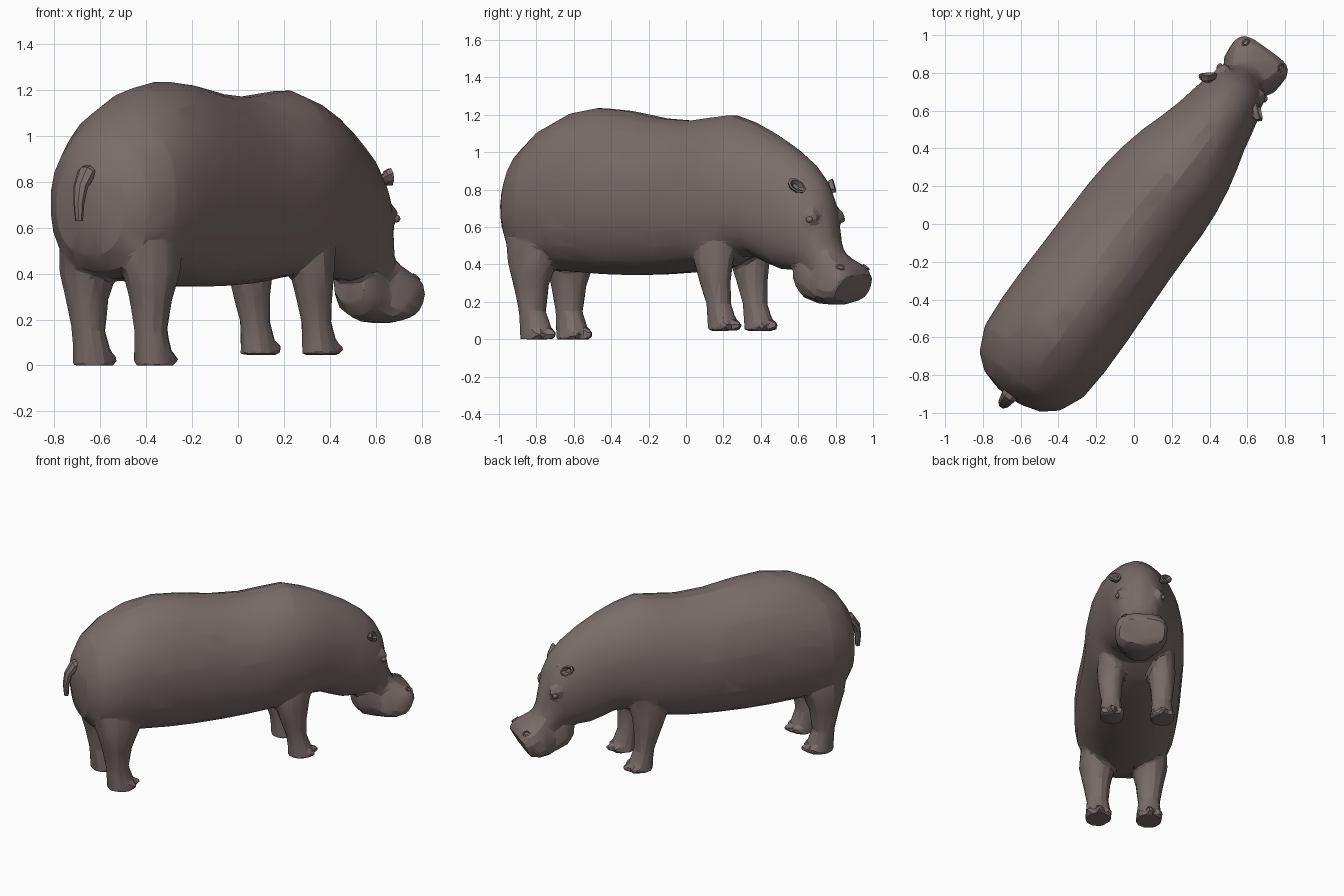
import bpy, bmesh, math
from mathutils import Vector, Matrix

if "Cube" in bpy.data.objects:
    bpy.data.objects.remove(bpy.data.objects["Cube"], do_unlink=True)

# Local frame: x runs forward, y to the animal's left; then turned on the spot
TURN = Matrix.Rotation(math.radians(54), 4, "Z")

hide = bpy.data.materials.new("grey_brown_hide")
hide.use_nodes = True
COLOUR = (0.195, 0.152, 0.145, 1)
hide.diffuse_color = COLOUR
bsdf = hide.node_tree.nodes["Principled BSDF"]
bsdf.inputs["Base Color"].default_value = COLOUR
bsdf.inputs["Roughness"].default_value = 0.8


def shade(obj, angle):
    bpy.ops.object.select_all(action="DESELECT")
    obj.select_set(True)
    bpy.context.view_layer.objects.active = obj
    bpy.ops.object.shade_smooth_by_angle(angle=math.radians(angle))


def finish(name, bm):
    bmesh.ops.recalc_face_normals(bm, faces=bm.faces)
    bm.transform(TURN)
    mesh = bpy.data.meshes.new(name)
    bm.to_mesh(mesh)
    bm.free()
    mesh.materials.append(hide)
    obj = bpy.data.objects.new(name, mesh)
    bpy.context.collection.objects.link(obj)
    shade(obj, 28)
    return obj


def loft(name, rings, sides=12, upper=1.0, lower=1.0):
    """Skin rings given as (centre, half axis, half axis) and cap both ends.
    Powers below 1 make the upper or lower half of a ring boxier."""
    bm = bmesh.new()
    loops = []
    for centre, a, b in rings:
        loop = []
        for i in range(sides):
            t = math.tau * (i + 0.5) / sides
            c, s = math.cos(t), math.sin(t)
            power = upper if s > 0 else lower
            c = math.copysign(abs(c) ** power, c)
            s = math.copysign(abs(s) ** power, s)
            loop.append(bm.verts.new(Vector(centre) + Vector(a) * c + Vector(b) * s))
        loops.append(loop)
    for lo, hi in zip(loops, loops[1:]):
        for i in range(sides):
            j = (i + 1) % sides
            bm.faces.new((lo[i], lo[j], hi[j], hi[i]))
    bm.faces.new(loops[0])
    bm.faces.new(loops[-1])
    return finish(name, bm)


def section(top_x, top_z, low_x, low_z, half):
    """Cross-section from top point, bottom point, half width; the head sways right."""
    sway = -0.028 * max(0, min(1, top_x / 0.6))
    top, low = Vector((top_x, sway, top_z)), Vector((low_x, sway, low_z))
    return (top + low) / 2, (0, half, 0), (top - low) / 2


def cup(name, centre, axis, long, half_long, half_short, depth):
    """Small bowl that opens along the axis."""
    axis = Vector(axis).normalized()
    long = Vector(long)
    long = (long - axis * long.dot(axis)).normalized()
    short = axis.cross(long)
    steps = ((-1, 0.35), (-0.5, 0.85), (0.2, 1), (0.3, 0.75), (-0.3, 0.35))
    return loft(name, [(Vector(centre) + axis * depth * d, long * half_long * k,
                        short * half_short * k) for d, k in steps], 8)


def ball(name, centre, size):
    bm = bmesh.new()
    bmesh.ops.create_icosphere(bm, subdivisions=2, radius=1,
                               matrix=Matrix.Translation(centre) @ Matrix.Diagonal((*size, 1)))
    return finish(name, bm)


# Trunk, rump to shoulders
trunk = [
    (-1.13, 0.82, -1.12, 0.60, 0.08),
    (-1.10, 0.92, -1.09, 0.48, 0.185),
    (-1.03, 1.03, -1.03, 0.41, 0.265),
    (-0.90, 1.135, -0.90, 0.375, 0.325),
    (-0.74, 1.21, -0.72, 0.36, 0.338),
    (-0.56, 1.24, -0.50, 0.345, 0.338),
    (-0.38, 1.225, -0.33, 0.34, 0.333),
    (-0.15, 1.185, -0.14, 0.345, 0.328),
    (0.04, 1.172, 0.03, 0.355, 0.325),
    (0.18, 1.187, 0.16, 0.37, 0.32),
    (0.32, 1.202, 0.29, 0.39, 0.305),
]
# Neck and head down to the bridge of the nose
head = [
    (0.45, 1.165, 0.42, 0.44, 0.28),
    (0.58, 1.11, 0.51, 0.44, 0.248),
    (0.72, 1.035, 0.60, 0.40, 0.215),
    (0.84, 0.95, 0.67, 0.375, 0.195),
    (0.92, 0.86, 0.74, 0.37, 0.178),
    (0.97, 0.76, 0.81, 0.37, 0.155),
    (0.99, 0.65, 0.86, 0.36, 0.132),
    (1.01, 0.54, 0.90, 0.31, 0.118),
    (1.05, 0.44, 0.95, 0.26, 0.11),
]
# Broad square upper muzzle
muzzle = [
    (0.99, 0.51, 0.89, 0.31, 0.10),
    (1.05, 0.45, 0.905, 0.225, 0.138),
    (1.10, 0.42, 0.945, 0.195, 0.165),
    (1.145, 0.395, 1.02, 0.185, 0.172),
    (1.17, 0.345, 1.09, 0.20, 0.155),
]
# Lower jaw, growing out of the cheek behind the muzzle
jaw = [
    (0.78, 0.47, 0.785, 0.27, 0.085),
    (0.84, 0.50, 0.835, 0.215, 0.118),
    (0.94, 0.40, 0.93, 0.187, 0.122),
    (1.04, 0.30, 1.04, 0.182, 0.12),
    (1.09, 0.27, 1.08, 0.195, 0.09),
]
body = loft("body", [section(*r) for r in trunk + head], 24, 1.03, 0.82)
fused = [loft("muzzle", [section(*r) for r in muzzle], 16, 0.68, 0.68),
         loft("lower_jaw", [section(*r) for r in jaw], 12, 0.85, 0.8)]

# Legs: x, y, z, half length, half width
rear_leg = [
    (-0.85, 0.12, 0.72, 0.17, 0.12),
    (-0.88, 0.155, 0.53, 0.172, 0.125),
    (-0.886, 0.17, 0.41, 0.142, 0.12),
    (-0.893, 0.172, 0.29, 0.10, 0.092),
    (-0.888, 0.167, 0.15, 0.075, 0.072),
    (-0.87, 0.165, 0.07, 0.088, 0.08),
    (-0.86, 0.165, 0.0, 0.095, 0.088),
]
front_leg = [
    (0.34, 0.11, 0.72, 0.15, 0.11),
    (0.32, 0.145, 0.55, 0.14, 0.105),
    (0.308, 0.166, 0.42, 0.116, 0.092),
    (0.32, 0.168, 0.31, 0.09, 0.078),
    (0.342, 0.165, 0.19, 0.068, 0.066),
    (0.362, 0.165, 0.11, 0.078, 0.074),
    (0.372, 0.165, 0.045, 0.086, 0.08),
]

for side, word in ((1, "left"), (-1, "right")):
    for part, rings in (("rear_leg", rear_leg), ("front_leg", front_leg)):
        fused.append(loft(f"{word}_{part}", [((x, y * side - 0.008, z), (l, 0, 0), (0, w, 0))
                                             for x, y, z, l, w in rings], 12))
        # Toes fanned round the front of the foot
        x, y, z, l, w = rings[-1]
        for n, turn in enumerate((-60, 0, 60)):
            t = math.radians(turn)
            centre = (x + l * 0.88 * math.cos(t), y * side - 0.008 + w * 0.8 * math.sin(t), z + 0.028)
            fused.append(ball(f"{word}_{part}_toe_{n + 1}", centre, (0.045, 0.026, 0.028)))

    # Brow ridges, eyes, ears and raised nostrils
    fused.append(ball(f"{word}_brow", (0.915, side * 0.118 - 0.024, 0.655), (0.06, 0.04, 0.05)))
    ball(f"{word}_eye", (0.94, side * 0.148 - 0.024, 0.64), (0.02, 0.014, 0.017))
    cup(f"{word}_ear", (0.865, side * 0.165 - 0.02, 0.82), (0.75, side * 0.5, 0.25),
        (-0.2, side, 0.75), 0.056, 0.034, 0.035)
    cup(f"{word}_nostril", (1.125, side * 0.115 - 0.028, 0.385), (0.4, side * 0.5, 0.7),
        (1, 0, 0), 0.028, 0.02, 0.02)

# Fuse limbs, jaws and trunk into one skin of broad irregular facets
bpy.ops.object.select_all(action="DESELECT")
for obj in fused + [body]:
    obj.select_set(True)
bpy.context.view_layer.objects.active = body
bpy.ops.object.join()
skin = body.modifiers.new("skin", "REMESH")
skin.mode = "VOXEL"
skin.voxel_size = 0.013
soften = body.modifiers.new("soften", "SMOOTH")
soften.factor = 0.5
soften.iterations = 4
facets = body.modifiers.new("facets", "DECIMATE")
facets.ratio = 0.025
for name in ("skin", "soften", "facets"):
    bpy.ops.object.modifier_apply(modifier=name)
shade(body, 18)

# Tail hanging from the rump
tail = [(-1.04, 0.85, 0.05), (-1.125, 0.835, 0.045), (-1.165, 0.78, 0.034),
        (-1.18, 0.71, 0.026), (-1.178, 0.63, 0.018)]
rings = []
for i, (x, z, r) in enumerate(tail):
    before, after = tail[max(i - 1, 0)], tail[min(i + 1, len(tail) - 1)]
    along = Vector((after[0] - before[0], 0, after[1] - before[1])).normalized()
    side_axis = Vector((0, 1, 0))
    rings.append(((x, 0, z), side_axis * r, along.cross(side_axis) * r * 0.8))
loft("tail", rings, 8)
